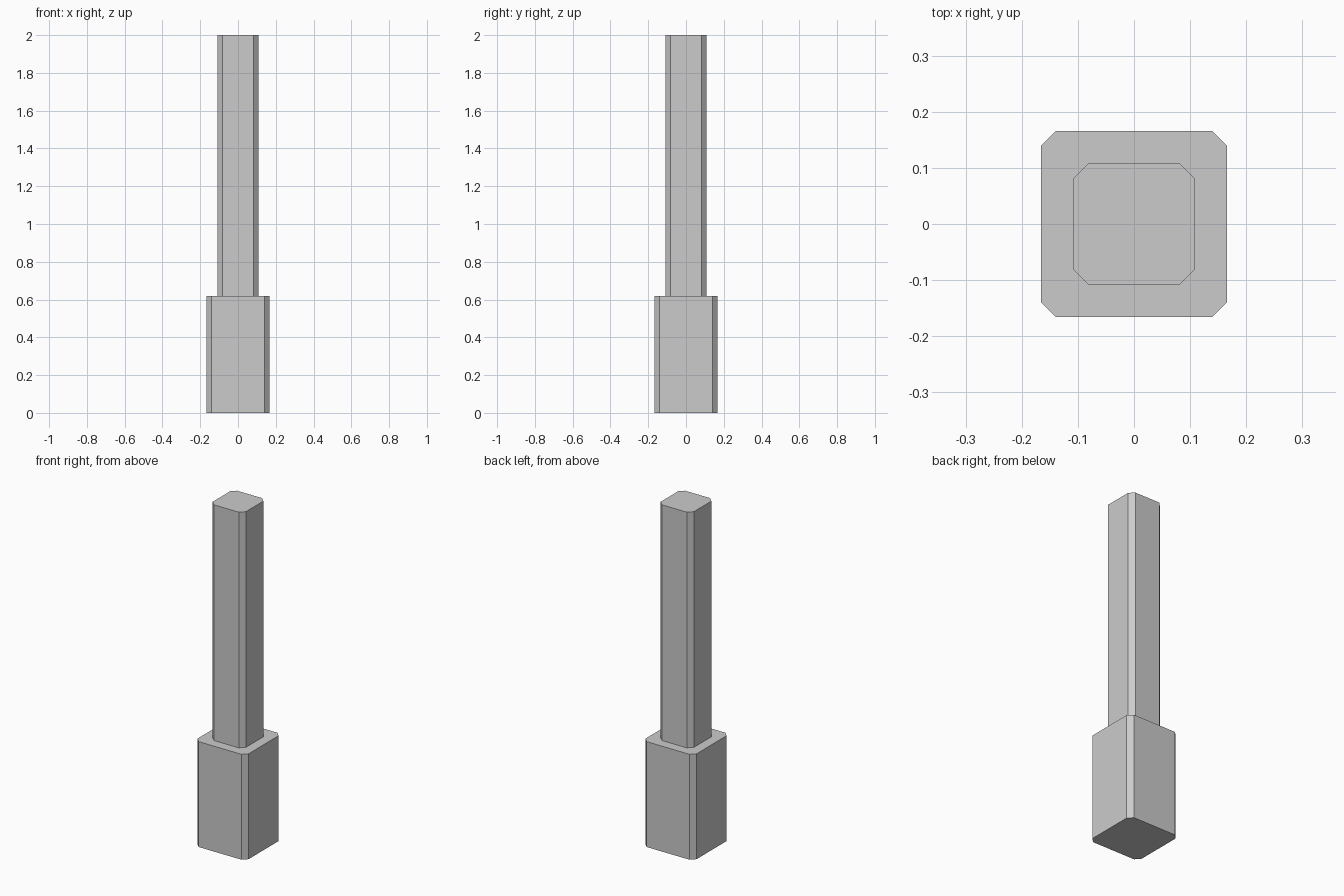
import bpy
import bmesh

if "Cube" in bpy.data.objects:
    bpy.data.objects.remove(bpy.data.objects["Cube"])


def chamfered_post(name, half, cut, z0, z1):
    """Square prism with its four upright corners cut at 45 degrees."""
    inner = half - cut
    profile = [(half, -inner), (half, inner), (inner, half), (-inner, half),
               (-half, inner), (-half, -inner), (-inner, -half), (inner, -half)]
    bm = bmesh.new()
    bottom = bm.faces.new([bm.verts.new((x, y, z0)) for x, y in profile])
    top = bmesh.ops.extrude_face_region(bm, geom=[bottom], use_keep_orig=True)["geom"]
    bmesh.ops.translate(bm, vec=(0, 0, z1 - z0),
                        verts=[g for g in top if isinstance(g, bmesh.types.BMVert)])
    bmesh.ops.recalc_face_normals(bm, faces=bm.faces)
    mesh = bpy.data.meshes.new(name)
    bm.to_mesh(mesh)
    bm.free()
    obj = bpy.data.objects.new(name, mesh)
    bpy.context.collection.objects.link(obj)
    return obj


STEP = 0.618

# Wide foot block
chamfered_post("post_base", 0.166, 0.027, 0, STEP)
# Slim upper shaft
chamfered_post("post_shaft", 0.108, 0.027, STEP, 2)
